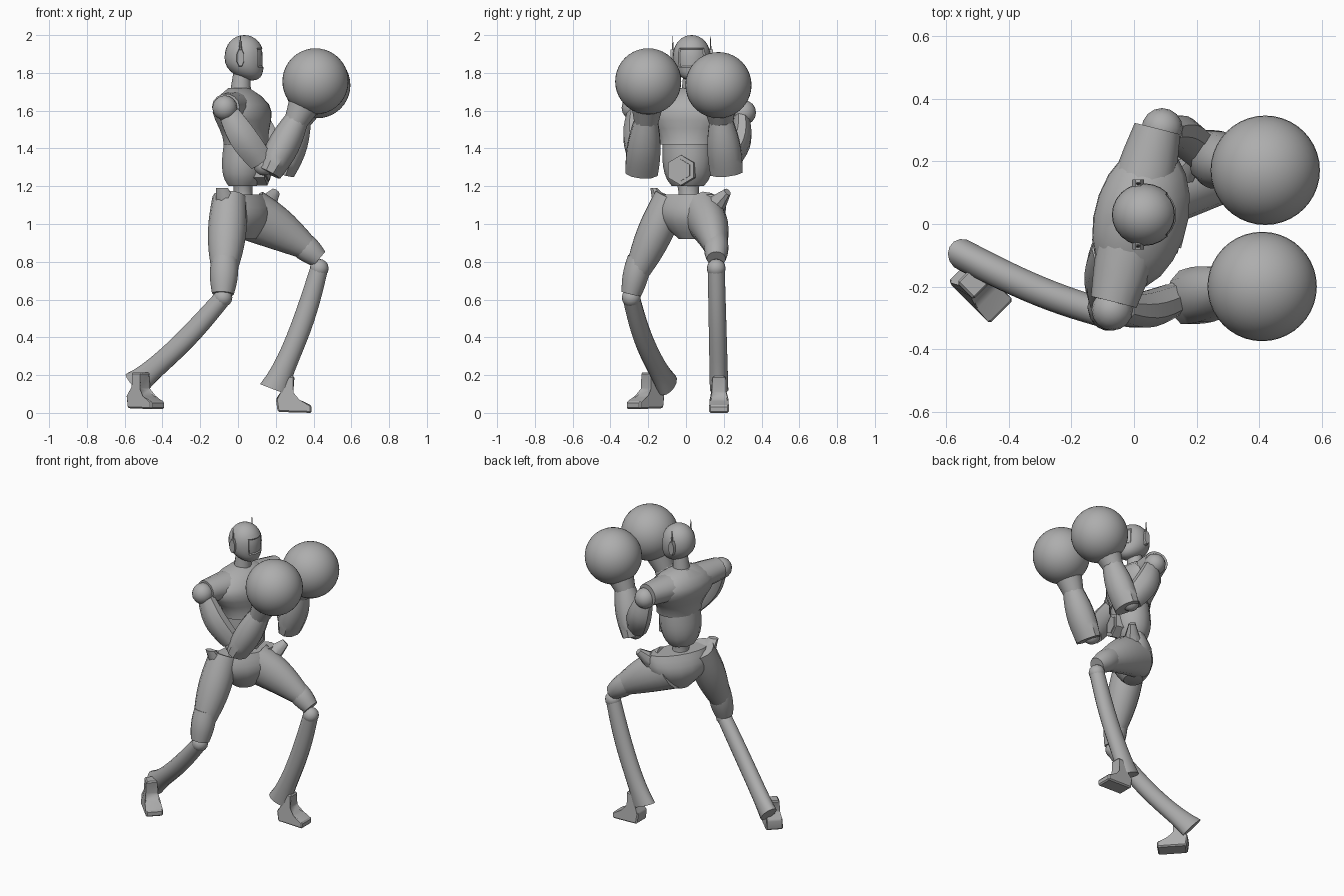
import bpy, bmesh, math
from mathutils import Vector, Matrix

if "Cube" in bpy.data.objects:
    bpy.data.objects.remove(bpy.data.objects["Cube"])

SHADE = (.42, .42, .42, 1)
grey = bpy.data.materials.new("plain_grey")
grey.use_nodes = True
grey.diffuse_color = SHADE
grey.node_tree.nodes["Principled BSDF"].inputs["Base Color"].default_value = SHADE

UP = Vector((0, 0, 1))
SIDEWAYS = Vector((0, 1, 0))
CHEST_SIDE = Vector((.25, 1, 0)).normalized()
HIP_SIDE = Vector((.5, .85, 0)).normalized()


def finish(bm, name, angle=40):
    bmesh.ops.recalc_face_normals(bm, faces=bm.faces)
    mesh = bpy.data.meshes.new(name)
    bm.to_mesh(mesh)
    bm.free()
    mesh.materials.append(grey)
    obj = bpy.data.objects.new(name, mesh)
    bpy.context.collection.objects.link(obj)
    bpy.ops.object.select_all(action="DESELECT")
    obj.select_set(True)
    bpy.context.view_layer.objects.active = obj
    bpy.ops.object.shade_smooth_by_angle(angle=math.radians(angle))


def limb(name, start, end, size_start, size_end, bulge=(0, 0), peak=1, flare=0,
         bow=(0, 0, 0), side=SIDEWAYS, axis=None, steps=7, sides=14):
    """Tapered oval tube; sizes are half widths along the side and across it."""
    start, end, bow = Vector(start), Vector(end), Vector(bow)
    size_start, size_end, bulge = Vector(size_start), Vector(size_end), Vector(bulge)
    along = axis or (end - start).normalized()
    across = (side - along * side.dot(along)).normalized()
    depth = across.cross(along)
    bm = bmesh.new()
    rings = []
    for step in range(steps + 1):
        t = step / steps
        center = start.lerp(end, t) + bow * math.sin(math.pi * t)
        size = size_start.lerp(size_end, t) + bulge * math.sin(math.pi * t ** peak)
        size.y += flare * t ** 6
        ring = []
        for k in range(sides):
            turn = math.tau * (k + .5) / sides
            offset = across * size.x * math.cos(turn) + depth * size.y * math.sin(turn)
            ring.append(bm.verts.new(center + offset))
        rings.append(ring)
    for low, high in zip(rings, rings[1:]):
        for k in range(sides):
            n = (k + 1) % sides
            bm.faces.new((low[k], low[n], high[n], high[k]))
    bm.faces.new(rings[0])
    bm.faces.new(rings[-1])
    finish(bm, name)


def ball(name, center, radius, segments=16):
    bm = bmesh.new()
    bmesh.ops.create_uvsphere(bm, u_segments=segments, v_segments=segments // 2,
                              radius=radius, matrix=Matrix.Translation(center))
    finish(bm, name, 60)


# Head: a full egg with the chin drawn forward and a recessed visor
def head(center, length, width, height):
    bm = bmesh.new()
    bmesh.ops.create_uvsphere(bm, u_segments=24, v_segments=16, radius=1)
    for v in bm.verts:
        drop = max(0, -v.co.z)
        tall = math.copysign(abs(v.co.z) ** .9, v.co.z)
        v.co = Vector((v.co.x * length + drop ** 2 * length * .4, v.co.y * width, tall * height))
    bm.normal_update()
    front = [f for f in bm.faces
             if f.normal.x > .65 and abs(f.calc_center_median().z) < height * .4]
    bmesh.ops.inset_region(bm, faces=front, thickness=.006, depth=-.006)
    bm.transform(Matrix.Translation(center))
    finish(bm, "head")


skull = Vector((.033, .03, 1.88))
head(skull, .104, .1, .12)
limb("neck", (.01, .03, 1.65), (.02, .03, 1.8), (.06, .06), (.045, .045), axis=UP)

# Ear pods and antennae
for label, out in (("left", SIDEWAYS), ("right", -SIDEWAYS)):
    ear = skull + out * .1 + Vector((-.02, 0, 0))
    limb(label + "_ear_pod", ear - out * .02, ear + out * .012,
         (.052, .023), (.046, .02), side=UP, steps=1, sides=8)
    limb(label + "_antenna", ear, ear + UP * .115, (.008, .012), (.001, .002), sides=6)

# Torso, turned a little towards the right
limb("chest", (.045, .01, 1.42), (.005, .03, 1.72), (.15, .12), (.07, .055),
     bulge=(.14, .07), peak=1.6, side=CHEST_SIDE, axis=UP, sides=20)
limb("shoulder_yoke", (-.065, -.25, 1.62), (.075, .305, 1.615), (.07, .075), (.07, .075),
     bulge=(.015, .03), side=UP)
limb("abdomen", (.025, .01, 1.2), (.04, .01, 1.43), (.085, .075), (.135, .115),
     bulge=(.025, .025), peak=.7, side=CHEST_SIDE, axis=UP)
limb("waist_column", (.03, .02, 1.08), (.025, .01, 1.24), (.07, .065), (.07, .055),
     bulge=(-.015, -.01), axis=UP)

# Six-sided buckle with a raised centre
belly = Vector((.025, .005, 1.285))
forward = CHEST_SIDE.cross(UP)
for part, reach, radius in (("buckle", .135, .08), ("buckle_centre", .142, .058)):
    limb(part, belly + forward * .07, belly + forward * reach,
         (radius, radius), (radius, radius), side=CHEST_SIDE, steps=1, sides=6)

# Pelvis and hip wings
limb("pelvis", (.03, .03, .92), (.035, .03, 1.155), (.07, .06), (.19, .08),
     bulge=(.06, .05), side=HIP_SIDE, axis=UP, sides=16)
limb("right_hip_wing", (-.06, -.12, 1.1), (-.085, -.17, 1.19), (.06, .06), (.02, .035),
     axis=UP, steps=2, sides=8)
limb("left_hip_wing", (.14, .15, 1.09), (.2, .22, 1.17), (.06, .06), (.02, .025),
     steps=2, sides=8)

# Thighs and knee cuffs
right_knee = Vector((-.08, -.29, .61))
left_knee = Vector((.43, .16, .765))
limb("right_thigh", (-.045, -.08, 1.14), (-.075, -.27, .72), (.09, .09), (.06, .06),
     bulge=(.02, .025))
limb("left_thigh", (.06, .09, 1.05), (.38, .16, .865), (.11, .14), (.055, .06),
     bulge=(.01, .01), bow=(0, .01, .01))
limb("right_knee_cuff", (-.07, -.245, .82), right_knee + UP * .02, (.065, .07), (.054, .058),
     bulge=(.01, .01))
limb("left_knee_cuff", (.31, .16, .915), left_knee + UP * .05, (.06, .068), (.05, .05),
     bulge=(.01, .01))


# Foot from a side profile, narrower at the ankle
def foot(name, place, yaw):
    outline = ((-.02, .2), (0, .12), (-.04, .08), (-.03, .01), (.15, .005),
               (.15, .045), (.08, .07), (.045, .11), (.06, .2))
    bm = bmesh.new()
    walls = [[bm.verts.new((d, s * (.053 if h < .1 else .035), h)) for d, h in outline]
             for s in (-1, 1)]
    for wall in walls:
        bm.faces.new(wall)
    inner, outer = walls
    for k in range(len(outline)):
        bm.faces.new((inner[k - 1], inner[k], outer[k], outer[k - 1]))
    bmesh.ops.bevel(bm, geom=bm.edges[:], offset=.008, segments=1, affect="EDGES")
    bm.transform(Matrix.Translation(place) @ Matrix.Rotation(math.radians(yaw), 4, "Z"))
    finish(bm, name, 30)


# Knees, bowed shins flared at the heel, and feet
for label, knee, heel, bow, side, place, yaw in (
        ("left", left_knee, (.19, .175, .125), (.02, 0, 0), SIDEWAYS, (.24, .175, -.005), 0),
        ("right", right_knee, (-.545, -.1, .15), (.01, -.02, -.015), HIP_SIDE,
         (-.53, -.175, .015), -45)):
    ball(label + "_knee", knee, .05)
    limb(label + "_shin", knee, heel, (.046, .047), (.05, .043), bulge=(0, .01),
         flare=.035, bow=bow, side=side, steps=12)
    foot(label + "_foot", place, yaw)

# Arms: shoulder, upper arm, elbow, forearm, cuff and glove
for label, outward, *joints in (
        ("right", -.02, (-.07, -.275, 1.615), (.165, -.235, 1.27), (.31, -.21, 1.55),
         (.41, -.2, 1.755)),
        ("left", .025, (.09, .305, 1.59), (.235, .215, 1.27), (.325, .185, 1.55),
         (.42, .172, 1.735))):
    shoulder, elbow, wrist, fist = map(Vector, joints)
    inner_elbow = elbow.lerp(shoulder, .17)
    ball(label + "_shoulder", shoulder, .066)
    limb(label + "_upper_arm", shoulder.lerp(inner_elbow, .12), inner_elbow,
         (.046, .06), (.052, .07), bulge=(.01, .015), bow=(-.01, outward, 0), sides=8)
    ball(label + "_elbow", elbow.lerp(shoulder, .12), .055)
    limb(label + "_forearm", elbow, wrist, (.09, .065), (.064, .064),
         bulge=(.015, .02), sides=10)
    limb(label + "_glove_cuff", wrist.lerp(fist, -.05), wrist.lerp(fist, .5),
         (.065, .062), (.09, .09))
    ball(label + "_glove", fist, .175, segments=40)
